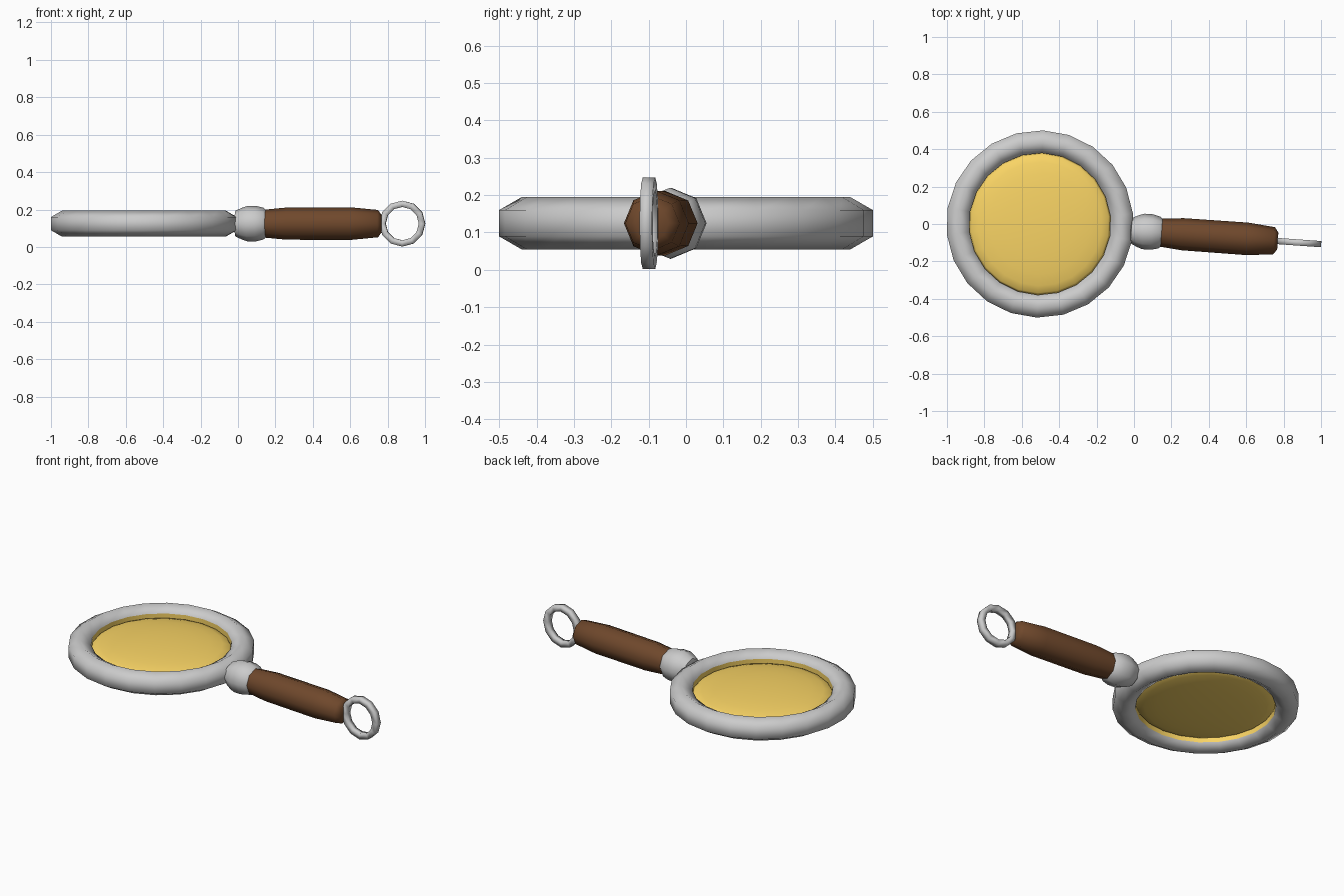
import bpy, bmesh, math
from mathutils import Matrix

if "Cube" in bpy.data.objects:
    bpy.data.objects.remove(bpy.data.objects["Cube"])

TILT = math.radians(-4.1)              # handle direction seen from above
CX, CZ = -0.503, 0.1245                # lens centre
# local +x runs along the handle, origin at the lens centre
BASE = Matrix.Translation((CX, 0, CZ)) @ Matrix.Rotation(TILT, 4, 'Z')


def material(name, rgba):
    m = bpy.data.materials.new(name)
    m.diffuse_color = rgba
    m.use_nodes = True
    m.node_tree.nodes["Principled BSDF"].inputs["Base Color"].default_value = m.diffuse_color
    return m


def lathe(name, profile, steps, matrix, closed=False, mat=None, angle=50, phase=0.0):
    """Spin (radius, height) points about local z; zero radius makes a pole."""
    bm = bmesh.new()
    rings = []
    for r, h in profile:
        if r == 0:
            rings.append([bm.verts.new((0, 0, h))] * steps)
        else:
            rings.append([bm.verts.new((r * math.cos(phase + math.tau * i / steps),
                                        r * math.sin(phase + math.tau * i / steps), h))
                          for i in range(steps)])
    n = len(rings)
    for k in range(n if closed else n - 1):
        a, b = rings[k], rings[(k + 1) % n]
        for i in range(steps):
            j = (i + 1) % steps
            quad = list(dict.fromkeys((a[i], a[j], b[j], b[i])))
            bm.faces.new(quad)
    bmesh.ops.recalc_face_normals(bm, faces=bm.faces)
    mesh = bpy.data.meshes.new(name)
    bm.to_mesh(mesh)
    bm.free()
    ob = bpy.data.objects.new(name, mesh)
    bpy.context.collection.objects.link(ob)
    ob.matrix_world = matrix
    if mat:
        mesh.materials.append(mat)
    bpy.ops.object.select_all(action='DESELECT')
    ob.select_set(True)
    bpy.context.view_layer.objects.active = ob
    bpy.ops.object.shade_smooth_by_angle(angle=math.radians(angle))
    return ob


def tube(major, minor, sides=6):
    """Polygonal cross-section of a ring."""
    return [(major + minor * math.cos(math.tau * (k + 0.5) / sides),
             minor * math.sin(math.tau * (k + 0.5) / sides)) for k in range(sides)]


wood = material("wood", (0.16, 0.065, 0.025, 1))
glass = material("amber_glass", (0.95, 0.66, 0.13, 0.85))

# Lens frame
PHASE = math.radians(6.4) - TILT
lathe("lens_frame", tube(0.44, 0.07), 22, BASE, closed=True, angle=75, phase=PHASE)

# Lens: domed on both sides, with an amber seat lining the frame's inner wall
half = [(0.382 * math.sin(math.pi * k / 12), 0.05 * math.cos(math.pi * k / 12))
        for k in range(13)]
half[0], half[-1] = (0, 0.05), (0, -0.05)
lathe("lens", half, 22, BASE, mat=glass, angle=180, phase=PHASE)
lathe("lens_seat", [(0.378, -0.035), (0.378, 0.035)], 22, BASE, mat=glass, phase=PHASE)

# Handle parts spin about the handle axis
ALONG = BASE @ Matrix.Translation((0.005, 0, 0)) @ Matrix.Rotation(math.pi / 2, 4, 'Y')
lathe("collar", [(0, 0.475), (0.068, 0.485), (0.085, 0.52), (0.095, 0.55),
                 (0.095, 0.595), (0.085, 0.635), (0.073, 0.65), (0, 0.65)], 8, ALONG)
lathe("handle_grip", [(0, 0.645), (0.075, 0.645), (0.086, 0.76), (0.087, 1.105),
                      (0.073, 1.25), (0.045, 1.27), (0, 1.27)], 8, ALONG, mat=wood)

# Hanging ring at the end, standing upright
lathe("hanging_ring", tube(0.106, 0.0235, 4), 12,
      BASE @ Matrix.Translation((1.385, 0, 0)) @ Matrix.Rotation(math.pi / 2, 4, 'X'),
      closed=True, angle=100)
